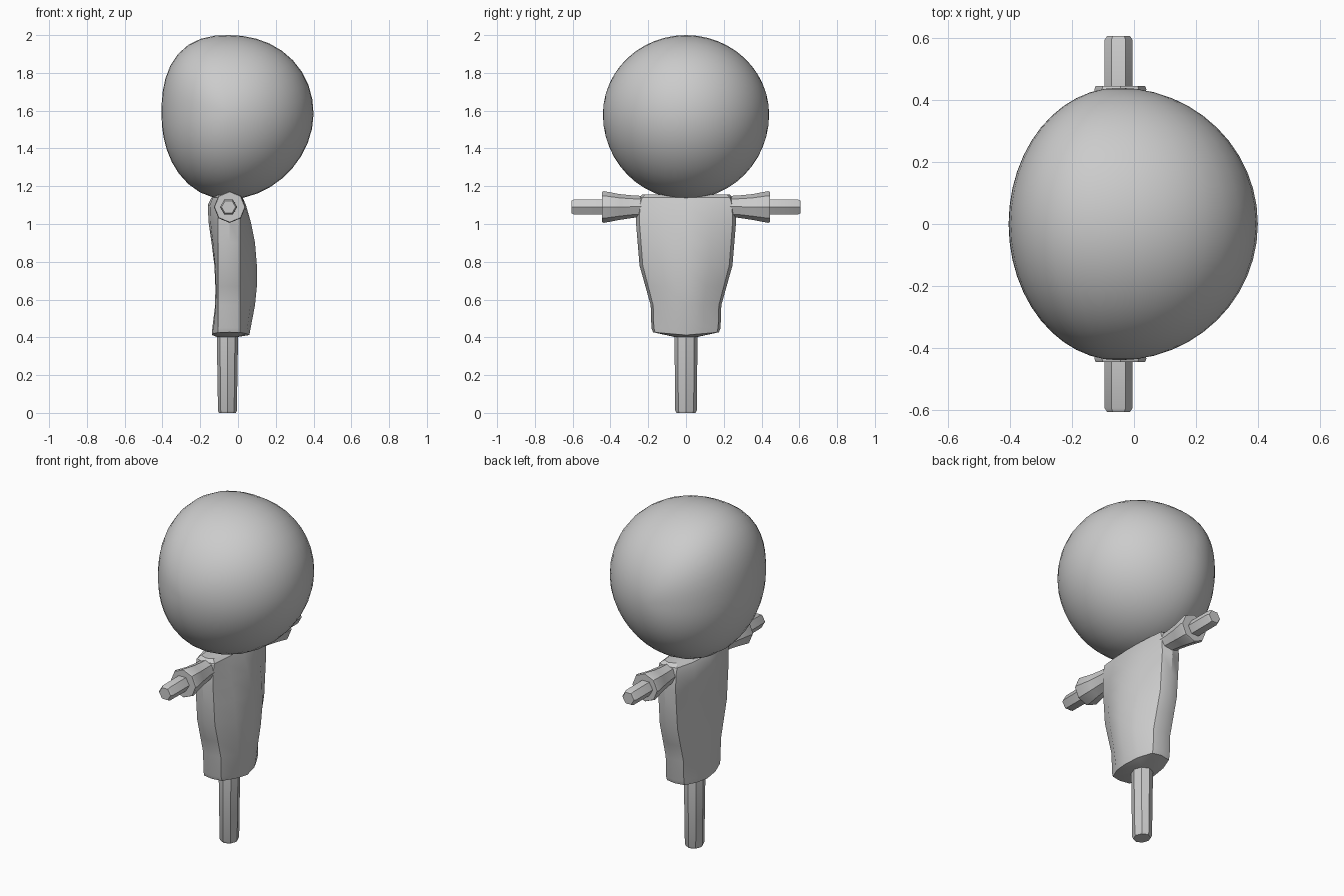
import bpy, bmesh, math

if "Cube" in bpy.data.objects:
    bpy.data.objects.remove(bpy.data.objects["Cube"])

grey = bpy.data.materials.new("plain grey")
grey.diffuse_color = (0.6, 0.6, 0.6, 1)
grey.use_nodes = True
grey.node_tree.nodes["Principled BSDF"].inputs["Base Color"].default_value = grey.diffuse_color


def finish(bm, name, angle):
    bmesh.ops.recalc_face_normals(bm, faces=bm.faces[:])
    me = bpy.data.meshes.new(name)
    bm.to_mesh(me)
    bm.free()
    me.materials.append(grey)
    ob = bpy.data.objects.new(name, me)
    bpy.context.collection.objects.link(ob)
    bpy.ops.object.select_all(action='DESELECT')
    ob.select_set(True)
    bpy.context.view_layer.objects.active = ob
    bpy.ops.object.shade_smooth_by_angle(angle=math.radians(angle))
    return ob


def loft(name, rings, angle=35):
    """Skin a list of closed rings and cap both ends."""
    bm = bmesh.new()
    vs = [[bm.verts.new(p) for p in r] for r in rings]
    n = len(vs[0])
    for a, b in zip(vs, vs[1:]):
        for i in range(n):
            j = (i + 1) % n
            bm.faces.new((a[i], a[j], b[j], b[i]))
    bm.faces.new(vs[0])
    bm.faces.new(vs[-1])
    return finish(bm, name, angle)


def circle(n, ra, rb, start=0.0):
    return [(ra * math.cos(start + 2 * math.pi * i / n),
             rb * math.sin(start + 2 * math.pi * i / n)) for i in range(n)]


# Head: ball with its poles on y, with a fuller back and top outline
def outline(t):
    c, s = math.cos(t), math.sin(t)
    if s >= 0:
        p = 2.12 if c >= 0 else 2.5
    else:
        p = 1.9 if c >= 0 else 2.1
    rx = 0.45 if c >= 0 else 0.355
    rz = 0.42 if s >= 0 else 0.45
    r = (abs(c / rx) ** p + abs(s / rz) ** p) ** (-1 / p)
    return r * c, r * s


bm = bmesh.new()
bmesh.ops.create_uvsphere(bm, u_segments=36, v_segments=24, radius=1)
for v in bm.verts:
    a, b, h = v.co
    d = math.hypot(a, b)
    ox, oz = outline(math.atan2(b, a))
    v.co = (-0.05 + ox * d, 0.44 * h, 1.58 + oz * d)
finish(bm, "head", 60)


# Torso: faceted cross-sections, bulging towards +x
def section(z, w, xb, xf, lift=0.0):
    sb, sf = max(-0.105, xb + 0.01), min(0.01, xf - 0.01)
    half = [(xb + 0.2 * (sb - xb), 0.5), (sb, 0.93), (-0.045, 1.0),
            (sf, 0.93), (xf - 0.3 * (xf - sf), 0.5)]
    pts = [(xb, 0)] + half + [(xf, 0)] + [(x, -y) for x, y in reversed(half)]
    return [(x, y * w, z + lift * abs(y)) for x, y in pts]


loft("torso", [
    section(0.402, 0.06, -0.11, 0.0),
    section(0.412, 0.175, -0.138, 0.06, 0.015),
    section(0.45, 0.183, -0.136, 0.067),
    section(0.57, 0.187, -0.121, 0.09),
    section(0.67, 0.215, -0.12, 0.1),
    section(0.78, 0.246, -0.125, 0.1),
    section(0.90, 0.256, -0.14, 0.09),
    section(1.01, 0.265, -0.156, 0.068),
    section(1.10, 0.262, -0.16, 0.042),
    section(1.14, 0.25, -0.14, 0.025),
    section(1.157, 0.23, -0.10, 0.0),
])

# Leg: one octagonal peg
leg = [(0.0, 0.045, 0.05), (0.012, 0.05, 0.057), (0.39, 0.056, 0.061),
       (0.43, 0.056, 0.061)]
loft("leg", [[(-0.056 + x, y, z) for x, y in circle(8, rx, ry)]
             for z, rx, ry in leg])

# Arms: flared octagonal sleeves with hexagonal hands
sleeve = [(0.17, 0.056, 1.092), (0.27, 0.058, 1.092), (0.35, 0.068, 1.09),
          (0.435, 0.084, 1.09), (0.445, 0.08, 1.09)]
hand = [(0.42, 0.046), (0.595, 0.045), (0.607, 0.037)]
for side, sgn in (("left", -1), ("right", 1)):
    loft(side + "_sleeve", [[(-0.044 + x, sgn * y, cz + z)
                             for x, z in circle(8, r, r)]
                            for y, r, cz in sleeve])
    loft(side + "_hand", [[(-0.05 + x, sgn * y, 1.09 + z)
                           for x, z in circle(6, r, r)] for y, r in hand])
